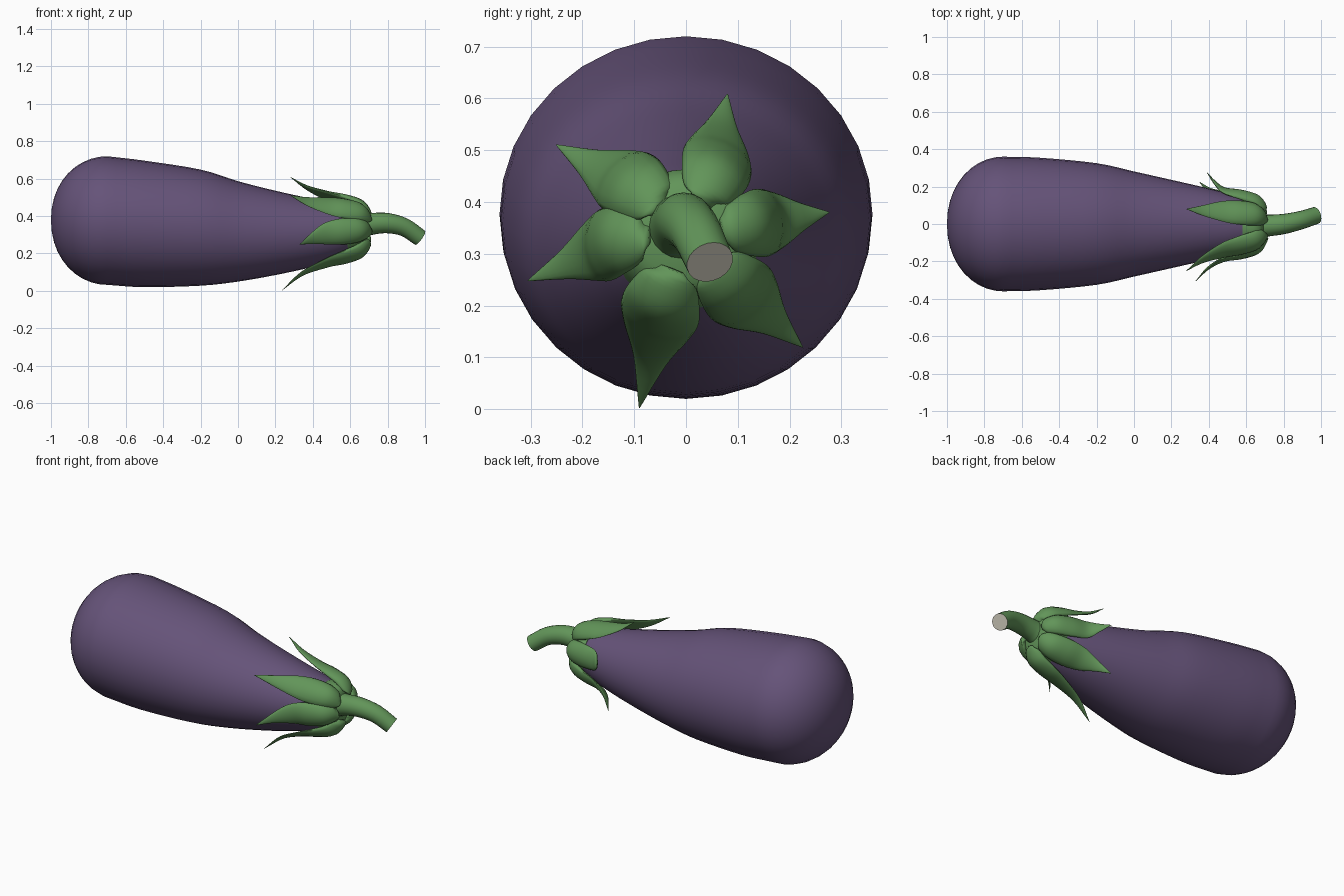
import bpy, math
from mathutils import Vector

cube = bpy.data.objects.get("Cube")
if cube:
    bpy.data.objects.remove(cube, do_unlink=True)


def material(name, color):
    mat = bpy.data.materials.new(name)
    mat.use_nodes = True
    mat.diffuse_color = color
    bsdf = next(n for n in mat.node_tree.nodes if n.type == 'BSDF_PRINCIPLED')
    bsdf.inputs["Base Color"].default_value = color
    return mat


purple = material("purple skin", (0.13, 0.086, 0.19, 1))
green = material("leaf green", (0.122, 0.3, 0.1, 1))
pale = material("pale cut", (0.55, 0.52, 0.44, 1))


def spline(points, steps):
    """Smooth curve through the given tuples, of any dimension."""
    pts = [Vector(p) for p in points]
    pts = [2 * pts[0] - pts[1]] + pts + [2 * pts[-1] - pts[-2]]
    out = []
    for a, b, c, d in zip(pts, pts[1:], pts[2:], pts[3:]):
        for i in range(steps):
            t = i / steps
            out.append(0.5 * (2 * b + (c - a) * t + (2 * a - 5 * b + 4 * c - d) * t ** 2
                              + (3 * b - a - 3 * c + d) * t ** 3))
    return out + [pts[-2]]


def loft(name, rings, mat, angle=50):
    """Skin a list of equal rings and close both ends."""
    n = len(rings[0])
    verts = [v for ring in rings for v in ring]
    faces = [(k * n + i, k * n + (i + 1) % n, (k + 1) * n + (i + 1) % n, (k + 1) * n + i)
             for k in range(len(rings) - 1) for i in range(n)]
    faces += [tuple(reversed(range(n))), tuple(range(len(verts) - n, len(verts)))]
    mesh = bpy.data.meshes.new(name)
    mesh.from_pydata(verts, [], faces)
    mesh.materials.append(mat)
    obj = bpy.data.objects.new(name, mesh)
    bpy.context.collection.objects.link(obj)
    bpy.ops.object.select_all(action='DESELECT')
    obj.select_set(True)
    bpy.context.view_layer.objects.active = obj
    bpy.ops.object.mode_set(mode='EDIT')
    bpy.ops.mesh.select_all(action='SELECT')
    bpy.ops.mesh.normals_make_consistent(inside=False)
    bpy.ops.object.mode_set(mode='OBJECT')
    bpy.ops.object.shade_smooth_by_angle(angle=math.radians(angle))
    return obj


def ellipse(center, u, v, n):
    return [center + u * math.cos(2 * math.pi * i / n) + v * math.sin(2 * math.pi * i / n)
            for i in range(n)]


def upright_ring(x, z, r):
    return ellipse(Vector((x, 0, z)), Vector((0, r, 0)), Vector((0, 0, r * 0.955)), 32)


# Fruit body: (x, centre height, half width)
BODY = [(-0.7, 0.376, 0.36), (-0.5, 0.358, 0.354), (-0.2, 0.338, 0.325), (0, 0.318, 0.281),
        (0.2, 0.31, 0.236), (0.4, 0.31, 0.19), (0.55, 0.318, 0.15), (0.66, 0.335, 0.1),
        (0.685, 0.34, 0.03)]
blunt_end = [(-0.7 - 0.3 * math.cos(a), 0.38 - 0.004 * math.sin(a), 0.36 * math.sin(a) ** 0.95)
             for a in (math.pi / 2 * (i + 0.1) / 10 for i in range(10))]
loft("fruit_body", [upright_ring(*p) for p in blunt_end + [tuple(q) for q in spline(BODY, 4)]], purple)

# Green crown under the stem
CROWN = [(0.58, 0.325, 0.14), (0.64, 0.335, 0.134), (0.675, 0.34, 0.112), (0.69, 0.345, 0.08),
         (0.7, 0.35, 0.03)]
loft("crown", [upright_ring(*p) for p in spline(CROWN, 3)], green)

# Bent stem: x, y, z, radius
STEM = [(0.67, -0.01, 0.35, 0.064), (0.72, -0.008, 0.359, 0.058), (0.8, 0, 0.362, 0.054),
        (0.89, 0.02, 0.34, 0.049), (0.973, 0.046, 0.284, 0.046)]
path = spline(STEM, 4)
rings = []
for i, p in enumerate(path):
    ahead = (path[min(i + 1, len(path) - 1)] - path[max(i - 1, 0)]).to_3d().normalized()
    side = Vector((0, 0, 1)).cross(ahead).normalized()
    rings.append(ellipse(p.to_3d(), side * p[3], ahead.cross(side) * p[3], 20))
stem = loft("stem", rings, green)
stem.data.materials.append(pale)
for face in stem.data.polygons:
    if len(face.vertices) > 4 and face.center.x > 0.9:
        face.material_index = 1

# Sepals: direction at the crown (degrees in the y-z plane), bulb scale, tip position
SEPALS = {
    "sepal_upper_front": (131, 1.0, (0.28, -0.25, 0.51)),
    "sepal_lower_front": (178, 1.0, (0.33, -0.305, 0.248)),
    "sepal_bottom": (248, 1.1, (0.235, -0.09, 0.003)),
    "sepal_lower_back": (311, 1.05, (0.35, 0.225, 0.12)),
    "sepal_back": (10, 0.93, (0.39, 0.276, 0.38)),
    "sepal_top": (61, 1.0, (0.28, 0.08, 0.608)),
}
# Fractions along each sepal: x, distance from axis, half width, half thickness
SHAPE = [(0.698, 0.07, 0.022, 0.008), (0.69, 0.095, 0.05, 0.02), (0.65, 0.137, 0.066, 0.027),
         (0.57, 0.168, 0.071, 0.022), (0.48, 0.192, 0.06, 0.013)]
AXIS_Z = 0.335
for name, (angle, bulb, tip) in SEPALS.items():
    tip = Vector(tip)
    tip_angle = math.atan2(tip.z - AXIS_Z, tip.y)
    base = math.radians(angle)
    turn = (tip_angle - base + math.pi) % (2 * math.pi) - math.pi
    reach = math.hypot(tip.y, tip.z - AXIS_Z)
    keys = []
    for k, (x, r, w, t) in enumerate(SHAPE):
        a = base + turn * k * 0.15
        r *= 1 + 0.12 * (bulb - 1) * k
        keys.append((x, r * math.cos(a), AXIS_Z + r * math.sin(a), w * bulb, t))
    # Slender point that lifts away from the skin
    a = base + turn * 0.85
    r = 0.192 + (reach - 0.192) * 0.4
    keys.append((0.48 + (tip.x - 0.48) * 0.55, r * math.cos(a), AXIS_Z + r * math.sin(a),
                 0.03 * bulb, 0.008))
    keys.append((*tip, 0.001, 0.001))
    path = spline(keys, 5)
    rings = []
    for i, p in enumerate(path):
        ahead = (path[min(i + 1, len(path) - 1)] - path[max(i - 1, 0)]).to_3d().normalized()
        out = Vector((0, p[1], p[2] - AXIS_Z))
        radius = max(out.length, 0.12)
        side = ahead.cross(out).normalized()
        normal = side.cross(ahead).normalized()
        ring = []
        for j in range(16):
            c, s = math.cos(j * math.pi / 8), math.sin(j * math.pi / 8)
            wrap = (p[3] * c) ** 2 / (2 * radius)
            ring.append(p.to_3d() + side * p[3] * c + normal * (p[4] * s - wrap))
        rings.append(ring)
    loft(name, rings, green, 70)
